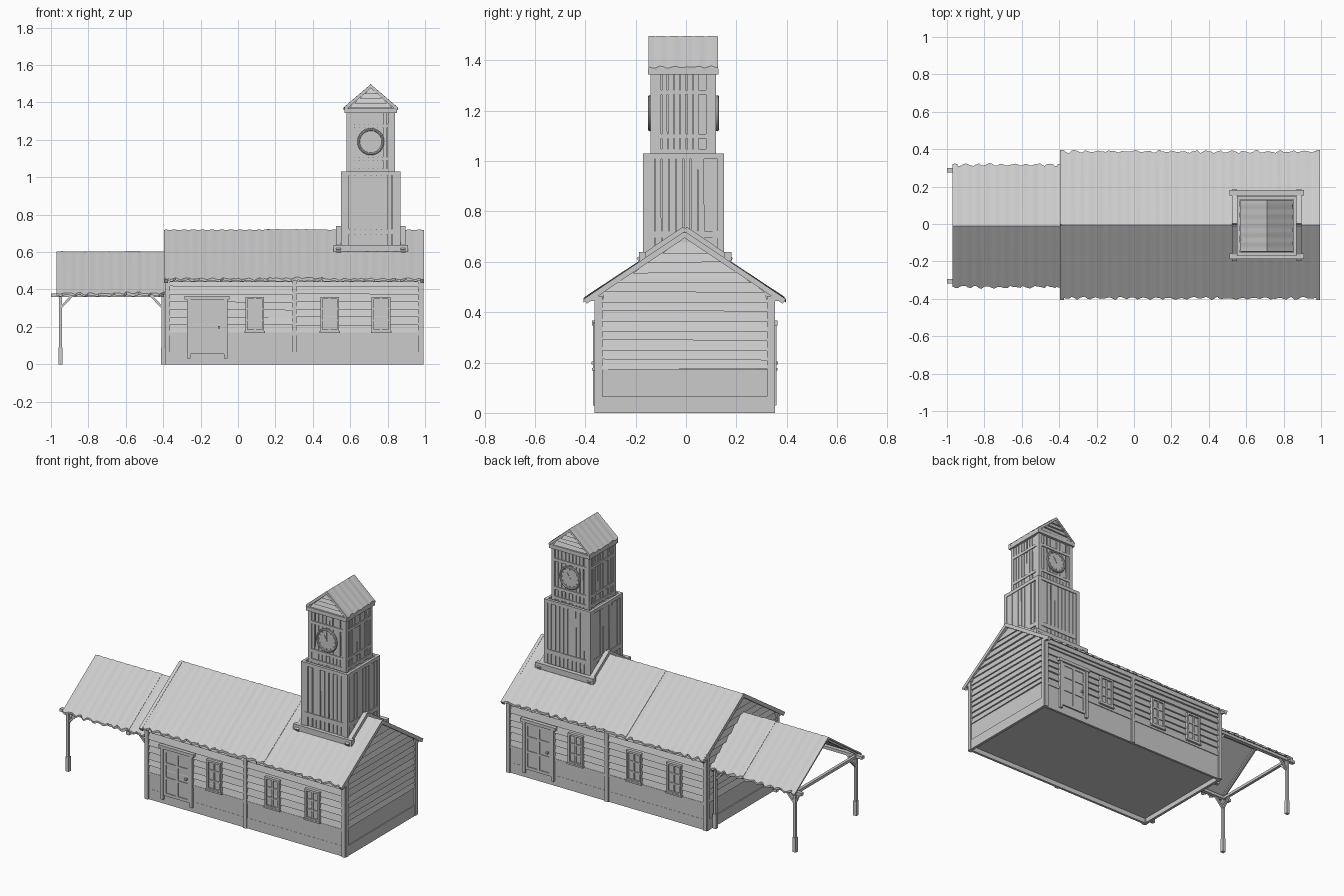
import bpy, bmesh, math, random
from mathutils import Vector, Matrix

if "Cube" in bpy.data.objects:
    bpy.data.objects.remove(bpy.data.objects["Cube"])
random.seed(4)
R = random.uniform
QUADS = [(0, 1, 2, 3), (4, 5, 6, 7), (0, 1, 5, 4), (1, 2, 6, 5), (2, 3, 7, 6), (3, 0, 4, 7)]
same = lambda p: p

def finish(name, bm, smooth=False):
    bmesh.ops.recalc_face_normals(bm, faces=bm.faces[:])
    me = bpy.data.meshes.new(name)
    bm.to_mesh(me)
    bm.free()
    ob = bpy.data.objects.new(name, me)
    bpy.context.collection.objects.link(ob)
    if smooth:
        bpy.ops.object.select_all(action='DESELECT')
        ob.select_set(True)
        bpy.context.view_layer.objects.active = ob
        bpy.ops.object.shade_smooth_by_angle(angle=math.radians(30))
    return ob

def make(name, solids, m=same):
    """One object from a list of eight-cornered solids, placed by map m."""
    bm = bmesh.new()
    for s in solids:
        v = [bm.verts.new(m(Vector(p))) for p in s]
        for q in QUADS:
            bm.faces.new([v[i] for i in q])
    return finish(name, bm)

def box(a0, a1, b0, b1, c0, c1):
    return [(a, b, c) for c in (c0, c1) for a, b in ((a0, b0), (a1, b0), (a1, b1), (a0, b1))]

def bar(a, b, w, h=None, up=(0, 0, 1)):
    a, b = Vector(a), Vector(b)
    d = (b - a).normalized()
    side = d.cross(Vector(up)).normalized()
    top = side.cross(d)
    return [e + side * i * w / 2 + top * j * (h or w) / 2
            for e in (a, b) for i, j in ((-1, -1), (1, -1), (1, 1), (-1, 1))]

def clap(s0, s1, z0, z1, inset=0.0):
    """Lapped siding board: thick lower edge, thin upper edge, worn ends."""
    a, b, d = z0 + R(-.004, .004), z0 + R(-.004, .004), R(.012, .016)
    return [(s0, -.005, a), (s1, -.005, b), (s1, d, b), (s0, d, a),
            (s0 + inset, -.005, z1), (s1 - inset, -.005, z1), (s1 - inset, .002, z1), (s0 + inset, .002, z1)]

def frame(s0, s1, z0, z1, w, d0, d1):
    return [box(s0, s0 + w, d0, d1, z0, z1), box(s1 - w, s1, d0, d1, z0, z1),
            box(s0 + w, s1 - w, d0, d1, z0, z0 + w), box(s0 + w, s1 - w, d0, d1, z1 - w, z1)]

def roof_half(name, u0, u1, half, ze, zr, sgn, m, lift=0.0, thick=.012, wob=.009):
    """Uneven metal sheet from eave to ridge."""
    bm = bmesh.new()
    n = max(3, round((u1 - u0) / .014))
    slope, rings = (zr - ze) / half, []
    for i in range(n + 1):
        u = u0 + (u1 - u0) * i / n
        w = .0025 * math.sin(u * 125) + R(-.001, .001) + lift
        e = half + .6 * wob * math.sin(u * 97 + sgn) + R(-wob, wob) * .5 - wob * .3
        ez = zr - slope * e
        ring = [(u, sgn * e, ez + w), (u, 0, zr + w * .5), (u, 0, zr - thick), (u, sgn * e, ez - thick)]
        rings.append([bm.verts.new(m(Vector(p))) for p in ring])
    for r, q in zip(rings, rings[1:]):
        for k in range(4):
            bm.faces.new((r[k], r[(k + 1) % 4], q[(k + 1) % 4], q[k]))
    bm.faces.new(rings[0])
    bm.faces.new(rings[-1])
    finish(name, bm, True)

def prism(name, outline, u0, u1, m):
    bm = bmesh.new()
    a = [bm.verts.new(m(Vector((u0, v, z)))) for v, z in outline]
    b = [bm.verts.new(m(Vector((u1, v, z)))) for v, z in outline]
    for i in range(len(a)):
        j = (i + 1) % len(a)
        bm.faces.new((a[i], a[j], b[j], b[i]))
    bm.faces.new(a)
    bm.faces.new(b)
    return finish(name, bm)

# ---- main hall: centred on (0.30, -0.005); opposite walls are half-turns of each other
CX, CY = .30, -.005
hall = lambda p: Vector((p.x, CY + p.y, p.z))
prism("hall_core", [(-.34, .03), (.34, .03), (.34, .474), (0, .703), (-.34, .474)], -.375, .975, hall)
make("foundation_rim", [box(-.385, .985, t * .335, t * .35, 0, .065) for t in (-1, 1)]
     + [box(x, x + .015, -.335, .335, 0, .065) for x in (-.387, .972)], hall)

for tag, t in (("front", 1), ("back", -1)):
    wall = lambda p, t=t: Vector((CX + t * p.x, CY - t * (.34 + p.y), p.z))
    rows = 7
    make(tag + "_siding", [clap(a, b, .168 + i * .041, .213 + i * .041)
         for i in range(rows) for a, b in ((-.67, -.005), (.005, .67))], wall)
    make(tag + "_skirt", [box(-.685, .685, -.005, .009, .06, .168), box(-.685, .685, 0, .014, .155, .17)], wall)
    make(tag + "_posts", [box(s - .012, s + .012, -.005, .018, 0, .465) for s in (-.675, 0, .675)]
         + [box(-.68, .68, 0, .017, .44, .468)], wall)
    # door with panels
    c = -.465
    door = [box(c - .09, c + .09, 0, .014, .06, .345)]
    door += frame(c - .092, c + .092, .055, .345, .018, .01, .019)
    door += [box(c - .008, c + .008, .01, .019, .07, .335)]
    door += [box(c - .08, c + .08, .01, .0185, z - .007, z + .007) for z in (.165, .255)]
    door += [box(c + .058, c + .07, .015, .03, .192, .204)]
    make(tag + "_door", door, wall)
    make(tag + "_door_frame", [box(c - .108, c - .09, 0, .024, .03, .35), box(c + .09, c + .108, 0, .024, .03, .35),
         box(c - .12, c + .12, 0, .028, .347, .366)], wall)
    # windows
    for k, c in enumerate((-.21, .19, .465)):
        win = [box(c - .045, c + .045, 0, .0145, .18, .355)]
        win += frame(c - .05, c + .05, .175, .36, .012, .005, .025)
        win += [box(c - .005, c + .005, .01, .021, .18, .35)]
        win += [box(c - .045, c + .045, .01, .02, z - .004, z + .004) for z in (.235, .297)]
        win += [box(c - .055, c + .055, .005, .028, .168, .178)]
        make(f"{tag}_window_{k + 1}", win, wall)

SL = .265 / .395
for tag, t in (("right", 1), ("left", -1)):
    wall = lambda p, t=t: Vector((CX + t * (.675 + p.y), CY + t * p.x, p.z))
    boards, z = [], .172
    while z < .66:
        half = min(.328, (.695 - z) / SL)
        top = min(.328, (.695 - z - .04) / SL)
        boards.append(clap(-half, half, z, z + .043, half - max(top, .005)))
        z += .0385
    make(tag + "_siding", boards, wall)
    make(tag + "_skirt", [box(-.34, .34, -.005, .008, .06, .172), box(-.345, .345, 0, .014, 0, .065)], wall)
    trim = [box(s - .0125, s + .0125, -.005, .016, 0, .465) for s in (-.34, .34)]
    trim += [bar((s * .395, .01, .443), (0, .01, .443 + .395 * SL), .02, .022) for s in (-1, 1)]
    trim += [box(s * .36 - .02, s * .36 + .02, 0, .016, .445, .462) for s in (-1, 1)]
    make(tag + "_corner_boards_and_bargeboards", trim, wall)

# ---- roofs of hall and canopy, in overlapping sheets
for side, sgn in (("front", -1), ("back", 1)):
    for k, (a, b, l) in enumerate(((-.39, .145, 0), (.14, .455, .004), (.45, .995, 0))):
        roof_half(f"hall_roof_{side}_{k + 1}", a, b, .395, .455, .719, sgn, hall, l)
    for k, (a, b, l) in enumerate(((-.97, -.605, 0), (-.61, -.515, .004), (-.52, -.38, 0))):
        roof_half(f"canopy_roof_{side}_{k + 1}", a, b, .33, .377, .603, sgn,
                  lambda p: Vector((p.x, p.y - .01, p.z)), l)

# ---- open canopy frame
frame_bars = [bar((-.97, -.01, .583), (-.38, -.01, .583), .016)]
for s in (-1, 1):
    y = -.01 + s * .297
    frame_bars.append(box(-1.0, -.385, y - .012, y + .012, .36, .378))
    for x, o in ((-.95, 1), (-.402, -1)):
        frame_bars += [box(x - .008, x + .008, y - .008, y + .008, .08, .37),
                       box(x - .011, x + .011, y - .011, y + .011, 0, .09),
                       bar((x, y, .30), (x + o * .062, y, .366), .012),
                       bar((x, y, .30), (x, y - s * .062, .366), .012)]
    for x in (-.95, -.402):
        frame_bars.append(bar((x, -.01 + s * .325, .366), (x, -.01, .586), .014, .016))
frame_bars += [box(x - .009, x + .009, -.31, .29, .357, .374) for x in (-.95, -.402)]
make("canopy_frame", frame_bars)

# ---- clock tower: four equal sides turned about its axis
TX, TY = .71, -.01

def turned(k, half):
    rot = Matrix.Rotation(k * math.pi / 2, 3, 'Z')
    return lambda p: rot @ Vector((p.x, -(half + p.y), p.z)) + Vector((TX, TY, 0))

def planks(half, z0, z1, n):
    out, w = [], 2 * half / n
    for i in range(n):
        a, b = -half + i * w + R(.001, .003), -half + (i + 1) * w - R(.001, .003)
        d, t = R(.005, .009), R(-.0025, .0025)
        out.append([(a, -.004, z0), (b, -.004, z0), (b, d, z0), (a, d, z0),
                    (a + t, -.004, z1), (b + t, -.004, z1), (b + t, d, z1), (a + t, d, z1)])
    return out

make("tower_lower_core", [box(TX - .147, TX + .147, TY - .147, TY + .147, .5, 1.02)])
make("tower_upper_core", [box(TX - .117, TX + .117, TY - .117, TY + .117, 1.0, 1.365)])
for k, tag in enumerate(("front", "right", "back", "left")):
    lo, up = turned(k, .147), turned(k, .117)
    make(f"tower_lower_planks_{tag}", planks(.142, .55, 1.02, 10), lo)
    make(f"tower_lower_trim_{tag}", [box(-.16, -.136, -.005, .013, .55, 1.03), box(.136, .16, -.005, .013, .55, 1.03),
         box(-.137, .137, -.005, .012, 1.008, 1.03), box(-.137, .137, 0, .011, .695, .722)], lo)
    make(f"tower_upper_planks_{tag}", planks(.112, 1.02, 1.36, 9), up)
    make(f"tower_upper_trim_{tag}", [box(s * .119 - .011, s * .119 + .011, -.005, .013, 1.02, 1.36) for s in (-1, 1)]
         + [box(-.11, .11, 0, .012, z, z + .018) for z in (1.03, 1.09, 1.265)]
         + [box(-.14, .14, -.005, .023, 1.343, 1.367)], up)

# clock on front and back
for k, tag in ((0, "front"), (2, "back")):
    face = turned(k, .117)
    rot = (math.pi / 2, 0, 0)
    bpy.ops.mesh.primitive_cylinder_add(vertices=32, radius=.066, depth=.024, location=face(Vector((0, .006, 1.19))), rotation=rot)
    bpy.context.object.name = f"clock_face_{tag}"
    bpy.ops.mesh.primitive_torus_add(major_segments=32, minor_segments=8, major_radius=.065, minor_radius=.007,
                                     location=face(Vector((0, .017, 1.19))), rotation=rot)
    bpy.context.object.name = f"clock_rim_{tag}"
    bpy.ops.object.shade_smooth_by_angle()
    pt = lambda a, r: (r * math.sin(math.radians(a)), .0195, 1.19 + r * math.cos(math.radians(a)))
    make(f"clock_hands_{tag}", [bar(pt(0, -.008), pt(0, .048), .005, .004, (0, 1, 0)),
         bar(pt(-32, -.006), pt(-32, .034), .006, .004, (0, 1, 0))]
         + [bar(pt(a, .05), pt(a, .057), .003, .003, (0, 1, 0)) for a in range(0, 360, 30)], face)

# tower roof, ridge running front to back
across = lambda p: Vector((TX + p.y, TY + p.x, p.z))
prism("tower_gable_core", [(-.122, 1.36), (.122, 1.36), (.122, 1.373), (0, 1.483), (-.122, 1.373)], -.122, .122, across)
for side, sgn in (("left", -1), ("right", 1)):
    roof_half(f"tower_roof_{side}", -.138, .138, .143, 1.372, 1.496, sgn, across, 0, .011, .004)
for k, tag in ((0, "front"), (2, "back")):
    face = turned(k, .122)
    gable = [clap(-h, h, z, z + .03, .027) for z, h in ((1.37, .115), (1.395, .088), (1.42, .06), (1.445, .032))]
    gable += [bar((s * .135, .008, 1.367), (0, .008, 1.484), .015, .012) for s in (-1, 1)]
    make(f"tower_gable_{tag}", gable, face)

# flashing where the tower meets the hall roof
flash = [box(TX - .2, TX + .2, y - .014, y + .014, .603, .638) for y in (-.173, .167)]
flash += [bar((TX + s * .172, -.005 + t * .185, .605), (TX + s * .172, -.005, .605 + .185 * SL), .026, .024)
          for s in (-1, 1) for t in (-1, 1)]
make("tower_flashing", flash)
